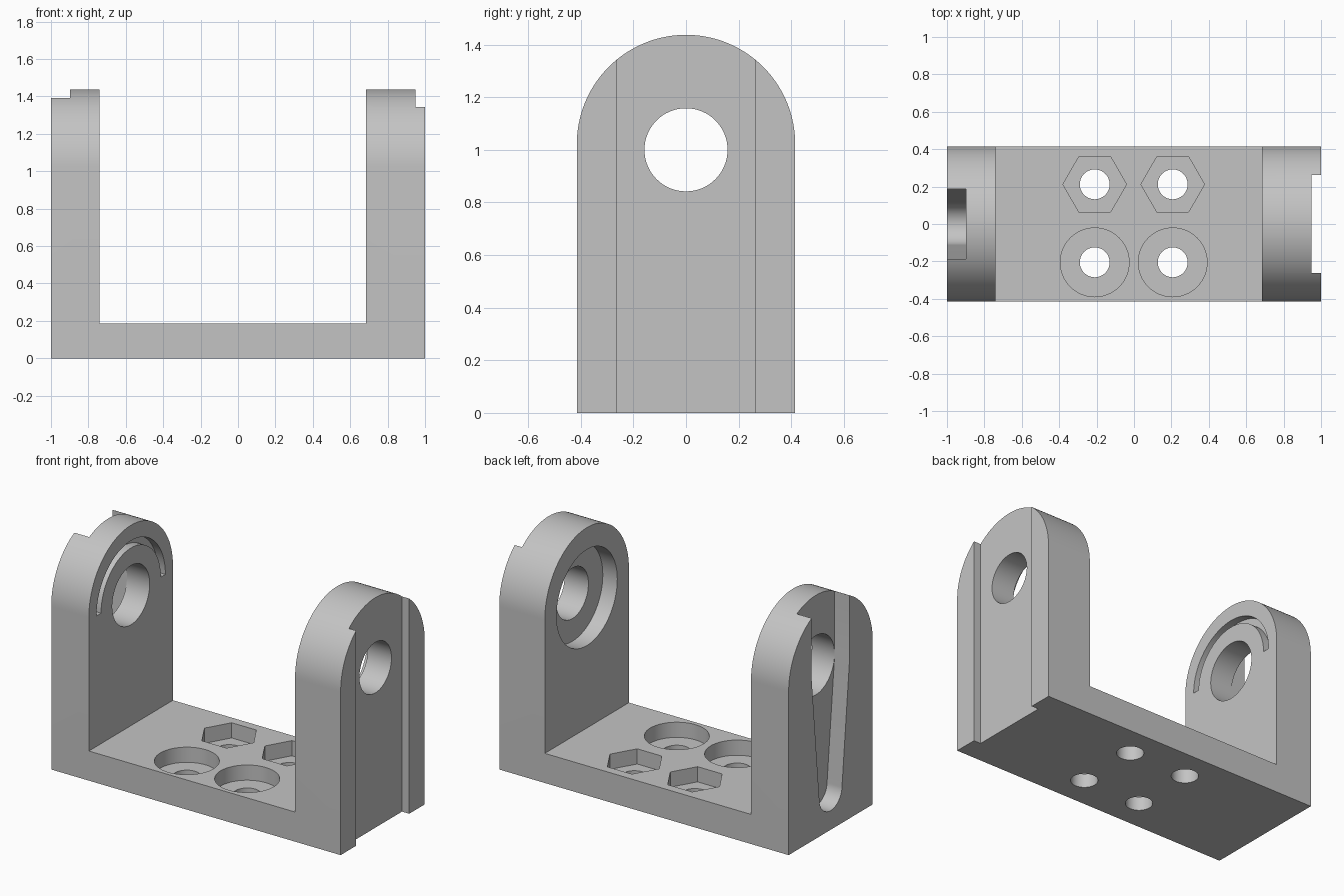
import bpy
import bmesh
from math import sin, cos, pi, radians

cube = bpy.data.objects.get("Cube")
if cube:
    bpy.data.objects.remove(cube, do_unlink=True)

HALF = 0.415          # half depth and arch radius
ARCH_Z = 1.022        # centre of the arch
PIVOT_Z = 1.0         # centre of the pivot holes

grey = bpy.data.materials.new("plain grey")
grey.use_nodes = True
colour = (0.55, 0.55, 0.55, 1)
grey.diffuse_color = colour
grey.node_tree.nodes["Principled BSDF"].inputs["Base Color"].default_value = colour


def arc(u, v, r, start=0, end=2 * pi, steps=48):
    """Points along an arc, both ends included."""
    return [(u + r * cos(start + (end - start) * i / steps),
             v + r * sin(start + (end - start) * i / steps))
            for i in range(steps + 1)]


def disc(u, v, r, sides=64):
    return arc(u, v, r, steps=sides)[:-1]


def rect(u0, u1, v0, v1):
    return [(u0, v0), (u1, v0), (u1, v1), (u0, v1)]


def prism(name, outline, axis, a, b):
    """Extrude an outline along x (outline in y, z) or z (outline in x, y)."""
    bm = bmesh.new()
    ends = []
    for d in (a, b):
        ends.append([bm.verts.new((d, u, v) if axis == "x" else (u, v, d))
                     for u, v in outline])
    n = len(outline)
    bm.faces.new(ends[0])
    bm.faces.new(ends[1])
    for i in range(n):
        j = (i + 1) % n
        bm.faces.new((ends[0][i], ends[0][j], ends[1][j], ends[1][i]))
    bmesh.ops.recalc_face_normals(bm, faces=bm.faces[:])
    mesh = bpy.data.meshes.new(name)
    bm.to_mesh(mesh)
    bm.free()
    mesh.materials.append(grey)
    obj = bpy.data.objects.new(name, mesh)
    bpy.context.collection.objects.link(obj)
    return obj


# Solid block with an arched top
bracket = prism("bracket", [(-HALF, 0), (HALF, 0)] + arc(0, ARCH_Z, HALF, 0, pi, 64),
                "x", -1, 1)
bpy.ops.object.select_all(action="DESELECT")
bpy.context.view_layer.objects.active = bracket
bracket.select_set(True)


def cut(name, outline, axis, a, b):
    cutter = prism(name + "_cutter", outline, axis, a, b)
    cutter.hide_render = True
    mod = bracket.modifiers.new(name, "BOOLEAN")
    mod.operation = "DIFFERENCE"
    mod.solver = "EXACT"
    mod.object = cutter
    bpy.ops.object.modifier_apply(modifier=mod.name)
    bpy.data.objects.remove(cutter, do_unlink=True)


# Opening between the two uprights
cut("opening", rect(-1, 1, 0.185, 2), "x", -0.74, 0.685)

# Left upright: outer full-height channel, pivot hole, inner recess
cut("channel", rect(-0.262, 0.262, -0.5, 2), "x", 0.95, 1.2)
cut("left_pivot", disc(0, PIVOT_Z, 0.158), "x", 0.5, 1.2)
cut("bearing_recess", disc(0, PIVOT_Z, 0.3), "x", 0.5, 0.785)

# Right upright: tapered slot open at the top, pivot hole, inner curved groove
slot = [(0.187, 2), (-0.187, 2), (-0.187, PIVOT_Z)] \
    + arc(0, 0.232, 0.112, pi, 2 * pi, 32) + [(0.187, PIVOT_Z)]
cut("arm_slot", slot, "x", -1.2, -0.897)
cut("right_pivot", disc(0, PIVOT_Z, 0.185), "x", -1.2, -0.5)
groove = arc(0, PIVOT_Z, 0.34, 0, pi) + arc(0, PIVOT_Z, 0.295, pi, 0)
cut("curved_groove", groove, "x", -0.79, -0.5)

# Base: bolt holes with hexagonal recesses behind and round ones in front
for x in (-0.21, 0.207):
    for y, sides, r in ((0.212, 6, 0.17), (-0.205, 64, 0.184)):
        cut("bolt_recess", disc(x, y, r, sides), "z", 0.09, 0.5)
        cut("bolt_hole", disc(x, y, 0.08, 32), "z", -0.5, 0.5)

bpy.ops.object.shade_smooth_by_angle(angle=radians(25))
